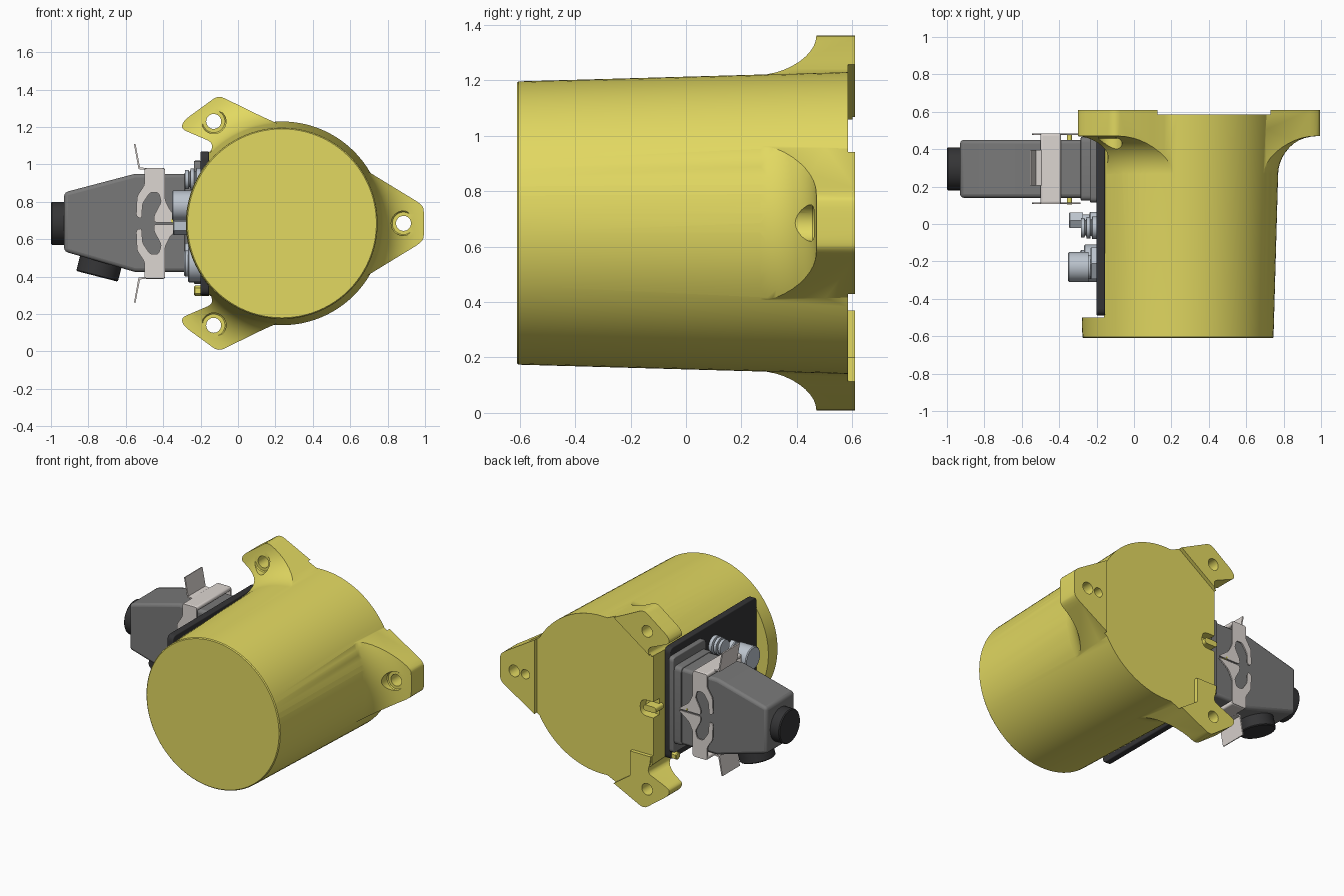
import bpy, bmesh, math
from mathutils import Vector

if "Cube" in bpy.data.objects:
    bpy.data.objects.remove(bpy.data.objects["Cube"])

CX, CZ = 0.235, 0.685      # housing axis


def material(name, rgb):
    m = bpy.data.materials.new(name)
    m.diffuse_color = (*rgb, 1)
    m.use_nodes = True
    m.node_tree.nodes["Principled BSDF"].inputs["Base Color"].default_value = m.diffuse_color
    return m


YELLOW = material("yellow_paint", (0.76, 0.69, 0.12))
BLACK = material("dark_rubber", (0.035, 0.035, 0.037))
GREY = material("grey_hood", (0.19, 0.19, 0.19))
STEEL = material("clip_steel", (0.72, 0.67, 0.64))
METAL = material("blue_grey_metal", (0.5, 0.55, 0.61))


def finish(name, bm, mat, bevel=0):
    bmesh.ops.remove_doubles(bm, verts=bm.verts, dist=1e-5)
    bmesh.ops.recalc_face_normals(bm, faces=bm.faces)
    me = bpy.data.meshes.new(name)
    bm.to_mesh(me)
    bm.free()
    me.materials.append(mat)
    o = bpy.data.objects.new(name, me)
    bpy.context.collection.objects.link(o)
    if bevel:
        b = o.modifiers.new("bevel", 'BEVEL')
        b.width, b.segments, b.limit_method = bevel, 3, 'ANGLE'
    return o


def rounded(pts, r, n=5):
    out = []
    for i, p in enumerate(pts):
        p = Vector(p)
        a, b = Vector(pts[i - 1]) - p, Vector(pts[(i + 1) % len(pts)]) - p
        s = p + a.normalized() * min(r, a.length * .45)
        e = p + b.normalized() * min(r, b.length * .45)
        for k in range(n):
            t = k / (n - 1)
            out.append(tuple(s * (1 - t) ** 2 + p * 2 * t * (1 - t) + e * t * t))
    return out


def prism(name, pts, axis, lo, hi, mat, bevel=0):
    """Extrude an (x,z) outline along y, or a (y,z) outline along x."""
    bm = bmesh.new()
    place = (lambda p, h: (p[0], h, p[1])) if axis == 'y' else (lambda p, h: (h, p[0], p[1]))
    a, b = ([bm.verts.new(place(p, h)) for p in pts] for h in (lo, hi))
    bm.faces.new(a)
    bm.faces.new(b[::-1])
    for i in range(len(pts)):
        bm.faces.new((a[i - 1], a[i], b[i], b[i - 1]))
    return finish(name, bm, mat, bevel)


def lathe(name, prof, origin, direction, mat, segs=32):
    """Revolve (radius, height) points about direction."""
    q = Vector((0, 0, 1)).rotation_difference(Vector(direction))
    bm = bmesh.new()
    rings = []
    for r, h in prof:
        rings.append([bm.verts.new(Vector(origin) + q @ Vector(
            (r * math.cos(math.tau * i / segs), r * math.sin(math.tau * i / segs), h)))
            for i in range(segs)])
    for a, b in zip(rings, rings[1:]):
        for i in range(segs):
            bm.faces.new((a[i - 1], a[i], b[i], b[i - 1]))
    bm.faces.new(rings[0])
    bm.faces.new(rings[-1])
    return finish(name, bm, mat)


def cyl(name, r, h0, h1, origin, direction, mat, segs=32):
    c = min(.006, (h1 - h0) / 4)
    return lathe(name, [(r, h0), (r, h1 - c), (r - c, h1)], origin, direction, mat, segs)


def rect(a0, a1, b0, b1):
    return [(a0, b0), (a1, b0), (a1, b1), (a0, b1)]


def flip(pts):
    return [(x, 2 * CZ - z) for x, z in pts]


def boolean(o, tool, op):
    m = o.modifiers.new("bool", 'BOOLEAN')
    m.operation, m.object, m.solver = op, tool, 'EXACT'
    bpy.context.view_layer.objects.active = o
    bpy.ops.object.modifier_apply(modifier=m.name)
    bpy.data.objects.remove(tool)


# Tapered housing with a flat side for the connector panel
Y = (0, 1, 0)
axis = (CX, 0, CZ)
housing = lathe("housing", [(.505, -.61), (.511, -.604), (.545, .60)], axis, Y, YELLOW, 96)
notch = prism("cut", rounded(rect(-.6, -.16, -1, 3), .001), 'y', -.5, .9, YELLOW)
boolean(housing, notch, 'DIFFERENCE')

# Three mounting feet: foot outlines intersected with a flared flange
arc = [(.745 - .21 * math.cos(t), .26 + .21 * math.sin(t))
       for t in [math.pi / 2 * i / 10 for i in range(11)]]
flare = [(.52, .18)] + arc + [(.83, .475), (.83, .61)]
right = rounded([(.45, .36), (.60, .35), (.985, .585), (.995, .62), (.995, .75),
                 (.985, .785), (.60, 1.02), (.45, 1.01)], .05)
upper = rounded([(.23, .9), (.30, 1.18), (.13, 1.255), (-.105, 1.37), (-.29, 1.235),
                 (-.305, 1.19), (-.13, 1.115), (-.155, 1.04), (-.155, .9)], .035)
for outline in (right, upper, flip(upper)):
    foot = prism("foot", outline, 'y', .1, .61, YELLOW)
    boolean(foot, lathe("flare", flare, axis, Y, YELLOW, 96), 'INTERSECT')
    boolean(housing, foot, 'UNION')

# Sunken back face leaving raised foot pads
recess = [(.73, -.2), (.73, 1.6), (.13, 1.6), (.13, 1.26), (-.2, 1.03), (-.5, 1.03),
          (-.5, .37), (0, .37), (0, .20), (.13, .11), (.13, -.2)]
boolean(housing, prism("cut", recess, 'y', .585, .8, YELLOW), 'DIFFERENCE')

# Bolt holes with counterbores, dowel hole, back slot
for x, z in ((.885, CZ), (-.13, 1.23), (-.13, .14)):
    boolean(housing, cyl("cut", .04, .3, .8, (x, 0, z), Y, YELLOW), 'DIFFERENCE')
    boolean(housing, cyl("cut", .066, .1, .462, (x, 0, z), Y, YELLOW), 'DIFFERENCE')
boolean(housing, cyl("cut", .032, .5, .8, (.80, 0, CZ), Y, YELLOW), 'DIFFERENCE')
slot = rounded(rect(-.3, -.06, .63, .74), .05)
boolean(housing, prism("cut", slot, 'y', .52, .8, YELLOW), 'DIFFERENCE')
prism("slot_lug", rounded(rect(-.18, -.085, .665, .705), .018), 'y', .5, .585, YELLOW)

# Dark connector panel
prism("panel", rounded(rect(-.49, .46, .30, 1.07), .04), 'x', -.2, -.155, BLACK, .006)

# Connector base and hood
prism("connector_base", rounded(rect(.115, .475, .36, 1.02), .03), 'x', -.235, -.198, GREY, .006)
prism("connector_collar", rounded(rect(.125, .465, .42, .96), .03), 'x', -.285, -.23, GREY, .006)
hood = [(-.93, .535), (-.55, .425), (-.21, .425), (-.21, .95), (-.55, .95), (-.93, .85)]
prism("hood", hood, 'y', .14, .45, GREY, .02)
cyl("end_gland", .115, 0, .08, (-.92, .295, .685), (-1, 0, 0), BLACK, 40)
cyl("side_gland", .115, -.05, .055, (-.74, .295, .455), (-.25, 0, -.97), BLACK, 40)

# Two spring clips, mirrored about the hood centre
side = rounded([(-.50, .98), (-.50, .89), (-.54, .83), (-.545, .72), (-.515, .71), (-.51, .79),
                (-.47, .85), (-.425, .85), (-.41, .80), (-.45, .725), (-.45, .69), (-.28, .69),
                (-.36, .75), (-.39, .81), (-.39, .98)], .015, 4)
handle = [(-.49, .97), (-.49, .98), (-.524, .985), (-.548, 1.11), (-.556, 1.108), (-.532, .975)]
for n, f in (("upper", list), ("lower", flip)):
    for y in (.107, .475):
        prism(n + "_clip_side", f(side), 'y', y, y + .009, STEEL)
    prism(n + "_clip_bridge", f(rect(-.50, -.39, .952, .982)), 'y', .107, .484, STEEL, .012)
    prism(n + "_clip_handle", f(handle), 'y', .205, .395, STEEL)
for y in (.105, .445):
    cyl("clip_pin", .013, 0, .04, (-.345, y, .70), Y, YELLOW, 16)

# Fittings on the panel, each revolved along -x
OUT = (-1, 0, 0)
ribs = [(1, 0), (1, .025), (.75, .028), (.75, .034), (.95, .036), (.95, .056),
        (.7, .058), (.7, .064), (.85, .066), (.85, .085)]
for name, r, y, z in (("upper_ribbed_plug", .06, -.02, .92), ("lower_ribbed_plug", .06, -.02, .53)):
    lathe(name, [(r * a, h) for a, h in ribs], (-.198, y, z), OUT, METAL)
cyl("large_cap", .08, .045, .155, (-.198, -.23, .78), OUT, METAL)
cyl("large_cap_neck", .065, 0, .05, (-.198, -.23, .78), OUT, METAL)
cyl("large_cap_collar", .098, 0, .035, (-.198, -.21, .78), OUT, METAL, 6)
cyl("wide_socket", .10, 0, .07, (-.198, -.21, .47), OUT, METAL)
cyl("wide_socket_rim", .07, .06, .09, (-.198, -.21, .47), OUT, METAL)
cyl("hex_plug", .048, .075, .15, (-.198, .02, .67), OUT, METAL, 6)
cyl("hex_plug_neck", .03, 0, .08, (-.198, .02, .67), OUT, METAL)
cyl("hex_plug_collar", .045, 0, .04, (-.198, .02, .67), OUT, METAL)
cyl("ground_screw", .028, 0, .08, (-.155, .42, .325), OUT, YELLOW, 6)

# Smooth shading with sharp edges kept
bpy.ops.object.select_all(action='SELECT')
bpy.ops.object.shade_smooth_by_angle(angle=math.radians(30))
